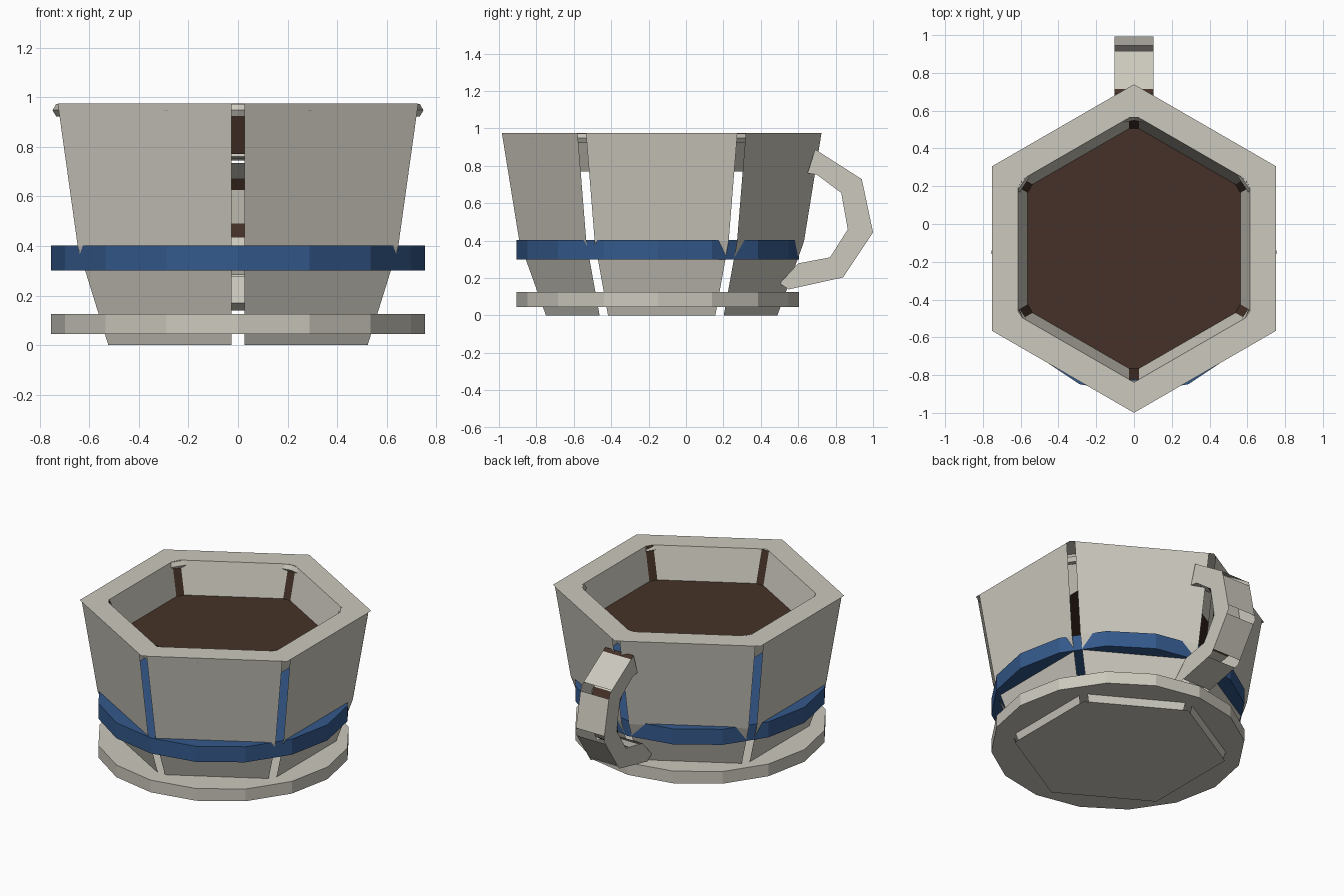
import bpy
import bmesh
from math import cos, sin, pi
from mathutils import Vector

cube = bpy.data.objects.get("Cube")
if cube:
    bpy.data.objects.remove(cube)


def material(name, rgb):
    mat = bpy.data.materials.new(name)
    mat.use_nodes = True
    color = (*rgb, 1)
    mat.diffuse_color = color
    mat.node_tree.nodes["Principled BSDF"].inputs["Base Color"].default_value = color
    return mat


STONE = material("warm_grey", (0.60, 0.58, 0.51))
BLUE = material("band_blue", (0.034, 0.10, 0.26))
BROWN = material("coffee_brown", (0.06, 0.031, 0.021))

CENTER = Vector((0, -0.13, 0))
GAP = 0.03          # distance each panel stops short of a corner
RIM_Z = 0.975
LIQUID_Z = 0.77


def sheet(name, polygons, mat):
    """Flat-shaded object made of separate polygons."""
    bm = bmesh.new()
    for points in polygons:
        bm.faces.new([bm.verts.new(p) for p in points])
    bmesh.ops.remove_doubles(bm, verts=bm.verts, dist=0.0001)
    mesh = bpy.data.meshes.new(name)
    bm.to_mesh(mesh)
    bm.free()
    mesh.materials.append(mat)
    obj = bpy.data.objects.new(name, mesh)
    bpy.context.collection.objects.link(obj)
    return obj


def hexagon(apothem, z):
    r = apothem / cos(pi / 6)
    return [CENTER + Vector((r * cos(a), r * sin(a), z))
            for a in (pi / 2 + i * pi / 3 for i in range(6))]


def side(corners, i):
    """One hexagon side, shortened at both ends."""
    a, b = corners[i], corners[(i + 1) % 6]
    step = (b - a).normalized() * GAP
    return a + step, b - step


def wall(low, high):
    """Six separate panels between two hexagons."""
    result = []
    for i in range(6):
        a, b = side(low, i)
        c, d = side(high, i)
        result.append((a, b, d, c))
    return result


def corner_strips(low, high):
    """Six narrow faces closing the corners between the panels."""
    result = []
    for i in range(6):
        a, b = side(low, i - 1)[1], side(low, i)[0]
        c, d = side(high, i - 1)[1], side(high, i)[0]
        result.append((a, b, d, c))
    return result


# Cup body: open-cornered panels, flat rim and foot
foot, waist = hexagon(0.549, 0), hexagon(0.672, 0.395)
rim_out, rim_in = hexagon(0.753, RIM_Z), hexagon(0.613, RIM_Z)
floor = hexagon(0.563, LIQUID_Z)

sheet("lower_wall", wall(foot, waist), STONE)
sheet("upper_wall", wall(waist, rim_out), STONE)
sheet("foot_plate", [foot[::-1]], STONE)
sheet("rim_plate", [(rim_out[i - 1], rim_out[i], rim_in[i], rim_in[i - 1])
                    for i in range(6)], STONE)

# Inner lining and drink
sheet("inner_wall", [p[::-1] for p in wall(floor, rim_in)], STONE)
sheet("inner_corner_strips", [p[::-1] for p in corner_strips(floor, rim_in)], BROWN)
sheet("drink_surface", [floor], BROWN)


# Round saucer and band
def disc(name, z0, z1, mat):
    bpy.ops.mesh.primitive_cylinder_add(vertices=16, radius=0.755, depth=z1 - z0,
                                        location=(0, -0.15, (z0 + z1) / 2),
                                        rotation=(0, 0, pi / 8))
    obj = bpy.context.object
    obj.name = name
    obj.data.materials.append(mat)


disc("saucer", 0.045, 0.125, STONE)
disc("blue_band", 0.3, 0.402, BLUE)

# Rim bead
bpy.ops.mesh.primitive_torus_add(major_segments=16, minor_segments=6,
                                 major_radius=0.718, minor_radius=0.03,
                                 location=(0, -0.14, RIM_Z - 0.0275))
bead = bpy.context.object
bead.name = "rim_bead"
bead.data.materials.append(STONE)

# Handle: side plates joined by strips along the outer and inner paths
HALF = 0.103
outer = [(0.69, 0.888), (0.94, 0.728), (1.0, 0.444), (0.84, 0.203), (0.55, 0.139)]
inner = [(0.65, 0.76), (0.70, 0.752), (0.83, 0.655), (0.865, 0.46), (0.77, 0.31),
         (0.60, 0.278), (0.50, 0.17)]


def across(a, b):
    """Strip spanning the handle width between two path points."""
    return [(-HALF, *a), (HALF, *a), (HALF, *b), (-HALF, *b)]


def inset(path):
    """Shortened segments of a path."""
    result = []
    for p, q in zip(path, path[1:]):
        a, b = Vector(p), Vector(q)
        step = (b - a).normalized() * 0.03
        result.append((a + step, b - step))
    return result


outline = outer + inner[::-1]
sheet("handle_sides", [[(s * HALF, y, z) for y, z in outline[::s]] for s in (1, -1)], STONE)
outer_parts, inner_parts = inset(outer), inset(inner[1:6])
sheet("handle_outer", [across(a, b) for a, b in outer_parts], STONE)
sheet("handle_inner", [across(b, a) for a, b in inner_parts], STONE)
sheet("handle_ends", [across(inner[0], outer[0]), across(inner[1], inner[0]),
                      across(outer[-1], inner[-1]), across(inner[-1], inner[-2])], STONE)
bends = [across(q[0], p[1]) for p, q in zip(inner_parts, inner_parts[1:])]
bends.append(across(outer[0], outer_parts[0][0]))
sheet("handle_bend_strips", bends, BROWN)
